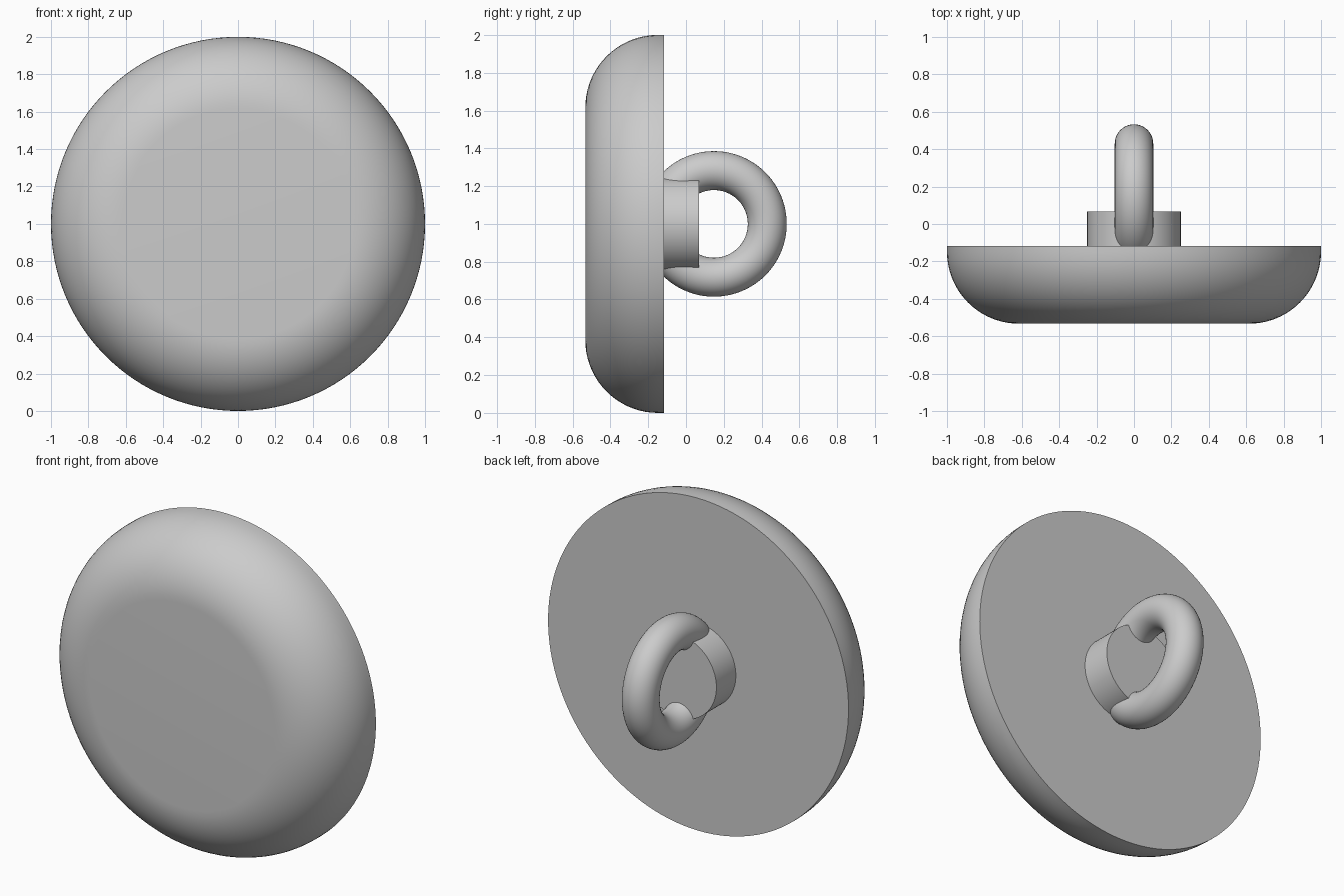
import bpy, bmesh, math
from mathutils import Matrix

cube = bpy.data.objects.get("Cube")
if cube:
    bpy.data.objects.remove(cube, do_unlink=True)

GREY = (0.6, 0.6, 0.6, 1)
mat = bpy.data.materials.new("light grey")
mat.use_nodes = True
mat.diffuse_color = GREY
mat.node_tree.nodes["Principled BSDF"].inputs["Base Color"].default_value = GREY


def finish(obj, name):
    obj.name = name
    obj.data.materials.append(mat)
    bpy.ops.object.select_all(action="DESELECT")
    obj.select_set(True)
    bpy.context.view_layer.objects.active = obj
    bpy.ops.object.shade_smooth_by_angle(angle=math.radians(35))


def lathe(name, profile, steps=128):
    """Spin (radius, y) points around the y axis through z = 1."""
    bm = bmesh.new()
    verts = [bm.verts.new((r, y, 0)) for r, y in profile]
    edges = [bm.edges.new(pair) for pair in zip(verts, verts[1:])]
    bmesh.ops.spin(bm, geom=verts + edges, axis=(0, 1, 0), cent=(0, 0, 0),
                   angle=math.tau, steps=steps)
    bmesh.ops.remove_doubles(bm, verts=bm.verts, dist=0.0001)
    bmesh.ops.recalc_face_normals(bm, faces=bm.faces)
    bmesh.ops.transform(bm, matrix=Matrix.Translation((0, 0, 1)), verts=bm.verts)
    mesh = bpy.data.meshes.new(name)
    bm.to_mesh(mesh)
    bm.free()
    obj = bpy.data.objects.new(name, mesh)
    bpy.context.collection.objects.link(obj)
    finish(obj, name)


# Domed button head: flat front, quarter-round rim, flat back
front, back, fillet = -0.533, -0.117, 0.385
arc = [math.radians(a) for a in range(0, 91, 5)]
rim = [(1 - fillet + fillet * math.sin(a), front + fillet * (1 - math.cos(a)))
       for a in arc]
lathe("button_head", [(0, front)] + rim + [(1, back), (0, back)])

# Short round boss on the back
lathe("shank_boss", [(0, back - 0.02), (0.25, back - 0.02), (0.25, 0.068), (0, 0.068)])

# Upright ring standing out of the boss
bpy.ops.mesh.primitive_torus_add(major_segments=96, minor_segments=40,
                                 major_radius=0.282, minor_radius=0.103,
                                 location=(0, 0.148, 1),
                                 rotation=(0, math.pi / 2, 0))
finish(bpy.context.object, "shank_ring")
